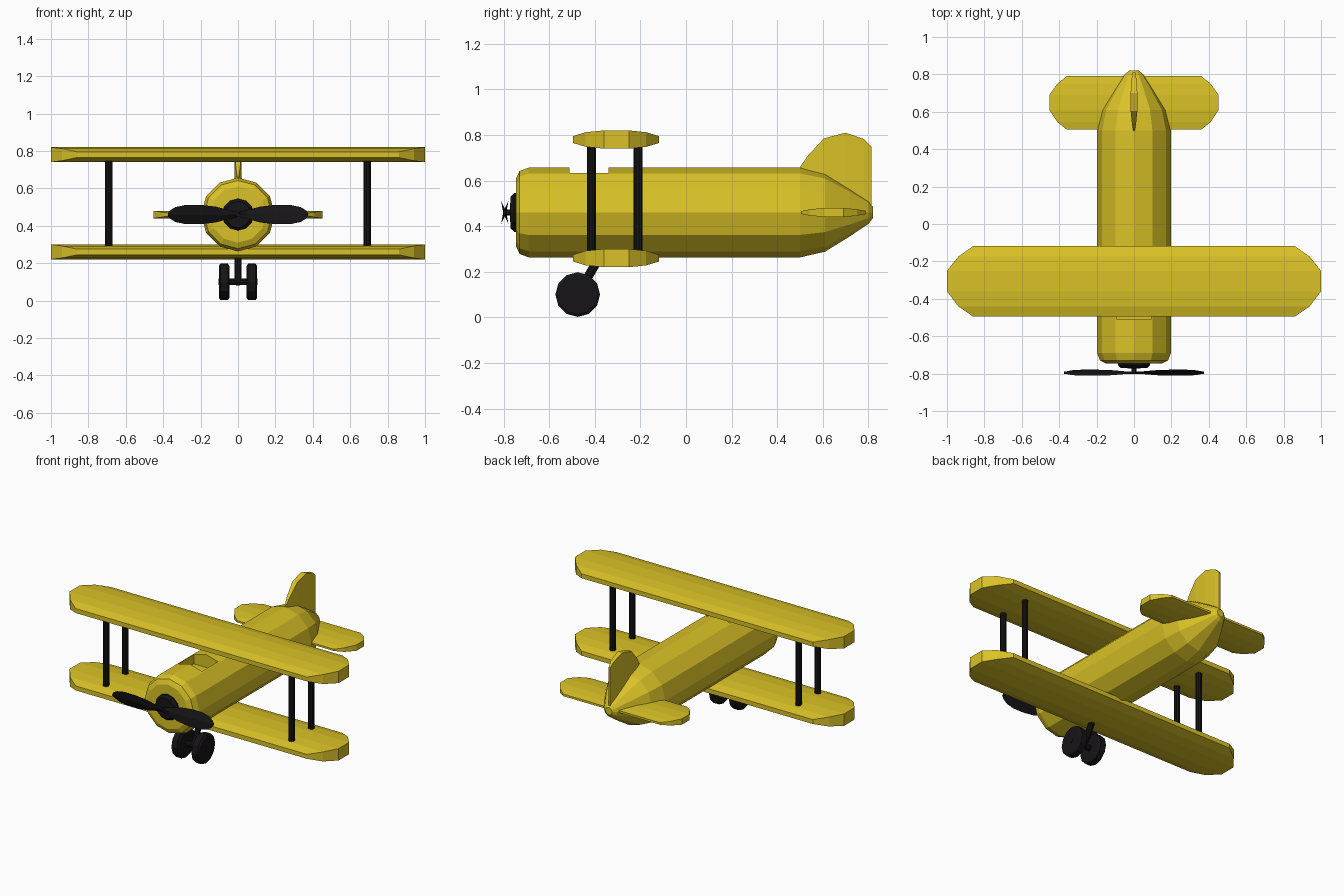
import bpy, bmesh, math
from mathutils import Vector

if "Cube" in bpy.data.objects:
    bpy.data.objects.remove(bpy.data.objects["Cube"])


def material(name, rgb):
    m = bpy.data.materials.new(name)
    m.diffuse_color = (*rgb, 1)
    m.use_nodes = True
    m.node_tree.nodes["Principled BSDF"].inputs["Base Color"].default_value = m.diffuse_color
    return m


YELLOW = material("yellow_paint", (0.70, 0.54, 0.02))
BLACK = material("black_rubber", (0.008, 0.007, 0.008))


def loft(name, rings, mat):
    """Skin a list of equal-length point rings and cap both ends."""
    bm = bmesh.new()
    rows = [[bm.verts.new(p) for p in ring] for ring in rings]
    n = len(rows[0])
    for a, b in zip(rows, rows[1:]):
        for i in range(n):
            j = (i + 1) % n
            bm.faces.new((a[i], a[j], b[j], b[i]))
    bm.faces.new(rows[0])
    bm.faces.new(rows[-1])
    bmesh.ops.recalc_face_normals(bm, faces=bm.faces)
    me = bpy.data.meshes.new(name)
    bm.to_mesh(me)
    bm.free()
    me.materials.append(mat)
    ob = bpy.data.objects.new(name, me)
    bpy.context.collection.objects.link(ob)
    return ob


def turned(name, profile, axis, centre, mat, sides=12):
    """Revolve (position, radius) pairs round the x or y axis through centre."""
    c = Vector(centre)
    rings = []
    for t, r in profile:
        ring = []
        for k in range(sides):
            a = math.tau * k / sides
            u, v = r * math.cos(a), r * math.sin(a)
            ring.append(c + Vector((u, t, v) if axis == "y" else (t, u, v)))
        rings.append(ring)
    return loft(name, rings, mat)


def panel(name, stations, mat):
    """Aerofoil slab from (y, half width x, low z, high z) stations."""
    return loft(name, [[(-x, y, lo), (x, y, lo), (x, y, hi), (-x, y, hi)]
                       for y, x, lo, hi in stations], mat)


def rod(name, p, q, r, mat, sides=10):
    p, q = Vector(p), Vector(q)
    d = (q - p).normalized()
    u = d.orthogonal().normalized()
    v = d.cross(u)
    ang = [math.tau * k / sides for k in range(sides)]
    return loft(name, [[e + r * (math.cos(a) * u + math.sin(a) * v) for a in ang]
                       for e in (p, q)], mat)


# Fuselage with rounded nose and tapered tail
fuselage = turned("fuselage", [(-0.745, 0.15), (-0.73, 0.182), (-0.69, 0.197), (0.5, 0.197),
                               (0.61, 0.172), (0.72, 0.104), (0.80, 0.05), (0.82, 0.025)],
                  "y", (0, 0, 0.46), YELLOW)

# Open cockpit cut into the top
cutter = panel("cockpit_cutter", [(-0.51, 0.09, 0.57, 0.72), (-0.34, 0.09, 0.57, 0.72)], YELLOW)
cutter.hide_render = True
cutter.hide_viewport = True
cut = fuselage.modifiers.new("cockpit", "BOOLEAN")
cut.operation = "DIFFERENCE"
cut.solver = "EXACT"
cut.object = cutter

# Two identical wings
WING = [(-0.495, 0.86, 0.015), (-0.44, 0.94, 0.032), (-0.36, 1.0, 0.04),
        (-0.25, 1.0, 0.04), (-0.175, 0.94, 0.032), (-0.118, 0.86, 0.015)]
for name, z in (("lower_wing", 0.26), ("upper_wing", 0.78)):
    panel(name, [(y, x, z - h, z + h) for y, x, h in WING], YELLOW)

# Tailplane and fin
TAIL = [(0.505, 0.36, 0.006), (0.545, 0.41, 0.014), (0.61, 0.453, 0.02),
        (0.69, 0.453, 0.02), (0.75, 0.41, 0.014), (0.79, 0.36, 0.007)]
panel("tailplane", [(y, x, 0.46 - h, 0.46 + h) for y, x, h in TAIL], YELLOW)
FIN = [(0.5, 0.004, 0.66), (0.535, 0.011, 0.71), (0.605, 0.018, 0.785),
       (0.70, 0.018, 0.81), (0.78, 0.012, 0.782), (0.813, 0.006, 0.75)]
panel("tail_fin", [(y, x, 0.46, z) for y, x, z in FIN], YELLOW)

# Wing struts
for x in (-0.69, 0.69):
    for y in (-0.415, -0.21):
        rod("wing_strut", (x, y, 0.26), (x, y, 0.78), 0.02, BLACK)

# Propeller hub and shaft
turned("propeller_hub", [(-0.735, 0.085), (-0.755, 0.085), (-0.77, 0.07), (-0.772, 0.013),
                         (-0.80, 0.013)], "y", (0, 0, 0.46), BLACK)

# Pitched leaf-shaped blades, opposite twist on each side
BLADE = [(0.0, 0.012), (0.05, 0.025), (0.12, 0.045), (0.2, 0.054), (0.28, 0.054),
         (0.335, 0.042), (0.365, 0.022), (0.375, 0.008)]
for s in (-1, 1):
    pitch = Vector((0, 0.3 * s, 0.95))
    thick = Vector((0, 0.95, -0.3 * s))
    rings = []
    for x, w in BLADE:
        c = Vector((s * x, -0.795, 0.46))
        rings.append([c + pitch * w, c + thick * 0.007, c - pitch * w, c - thick * 0.007])
    loft("propeller_blade", rings, BLACK)

# Landing gear
AXLE = Vector((0, -0.475, 0.1))
for s in (-1, 1):
    turned("wheel", [(-0.028, 0.085), (-0.02, 0.098), (0.02, 0.098), (0.028, 0.085)],
           "x", AXLE + Vector((s * 0.074, 0, 0)), BLACK)
rod("axle", AXLE - Vector((0.104, 0, 0)), AXLE + Vector((0.104, 0, 0)), 0.018, BLACK)
rod("gear_leg", AXLE + Vector((0, -0.005, -0.01)), (0, -0.365, 0.29), 0.02, BLACK)
